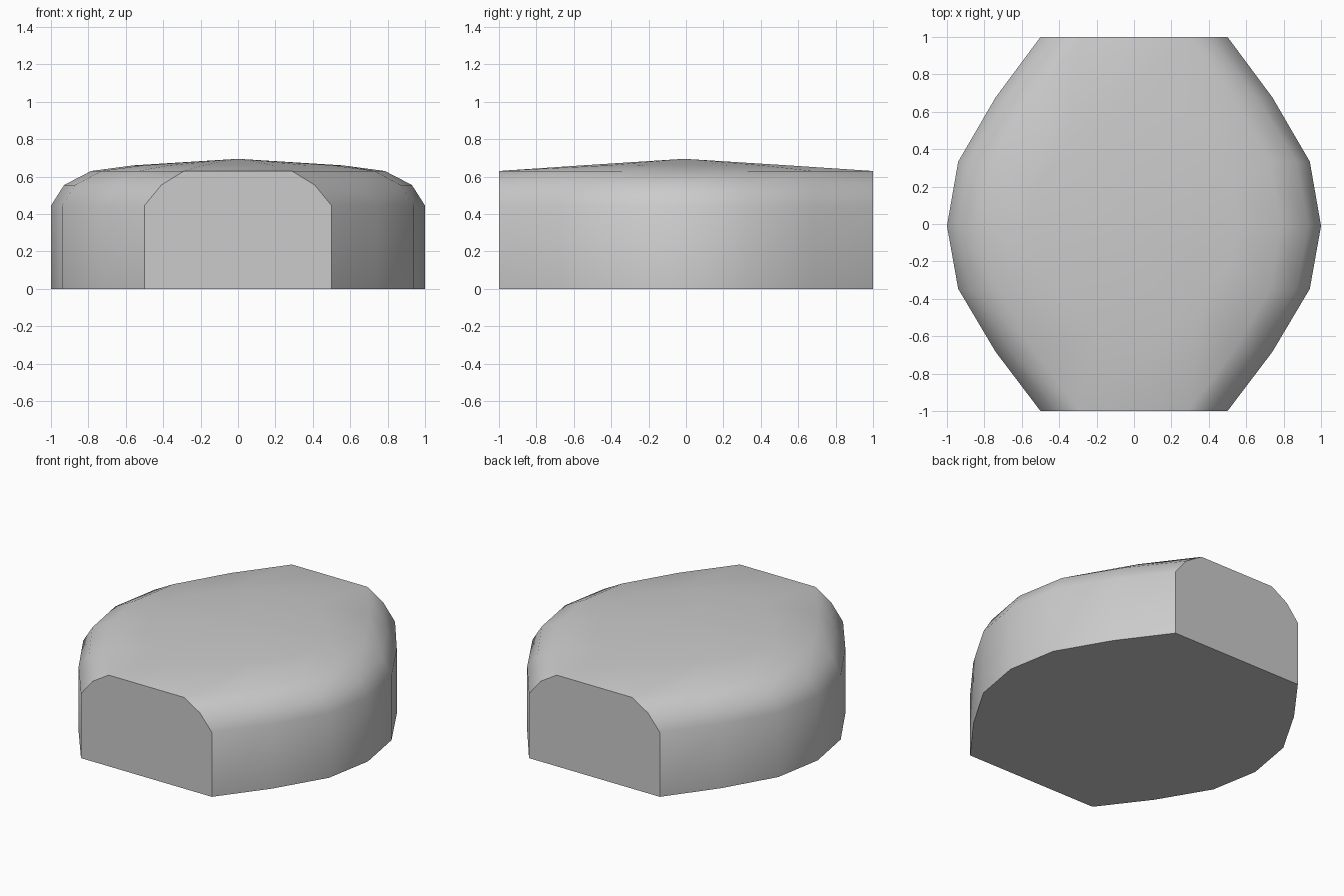
import bpy, bmesh, math

if "Cube" in bpy.data.objects:
    bpy.data.objects.remove(bpy.data.objects["Cube"])

# Quarter outlines (x, y) from the side middle to the flat end, with their height
levels = [
    (0.00, [(1.0, 0), (0.94, 0.34), (0.74, 0.68), (0.5, 1)]),
    (0.445, [(1.0, 0), (0.94, 0.34), (0.74, 0.68), (0.5, 1)]),
    (0.555, [(0.93, 0), (0.87, 0.34), (0.66, 0.68), (0.41, 1)]),
    (0.63, [(0.785, 0), (0.73, 0.34), (0.53, 0.68), (0.288, 1)]),
    (0.66, [(0.56, 0), (0.51, 0.22), (0.37, 0.41), (0.19, 0.55)]),
]


def full_ring(quarter):
    """Mirror a quarter outline into a closed counter-clockwise ring."""
    right = [(x, -y) for x, y in reversed(quarter[1:])] + quarter
    return right + [(-x, y) for x, y in reversed(right)]


bm = bmesh.new()
rings = []
for z, quarter in levels:
    rings.append([bm.verts.new((x, y - 0.01 * (1 - abs(y)), z))
                  for x, y in full_ring(quarter)])
n = len(rings[0])

# Base, then sides and rounded shoulder; flat ends become single faces
bm.faces.new(list(reversed(rings[0])))
ends = (n // 2 - 1, n - 1)
for k, (a, b) in enumerate(zip(rings, rings[1:])):
    for i in range(n):
        j = (i + 1) % n
        if i in ends and k < 3:
            continue
        bm.faces.new((a[i], a[j], b[j], b[i]))
for i in ends:
    j = (i + 1) % n
    bm.faces.new([r[j] for r in rings[:4]] + [r[i] for r in reversed(rings[:4])])

# Shallow crown
apex = bm.verts.new((0, -0.01, 0.695))
for i in range(n):
    bm.faces.new((rings[-1][i], rings[-1][(i + 1) % n], apex))

bmesh.ops.recalc_face_normals(bm, faces=bm.faces)
mesh = bpy.data.meshes.new("domed_block")
bm.to_mesh(mesh)
bm.free()
block = bpy.data.objects.new("domed_block", mesh)
bpy.context.collection.objects.link(block)
bpy.context.view_layer.objects.active = block
block.select_set(True)
bpy.ops.object.shade_smooth_by_angle(angle=math.radians(36))
